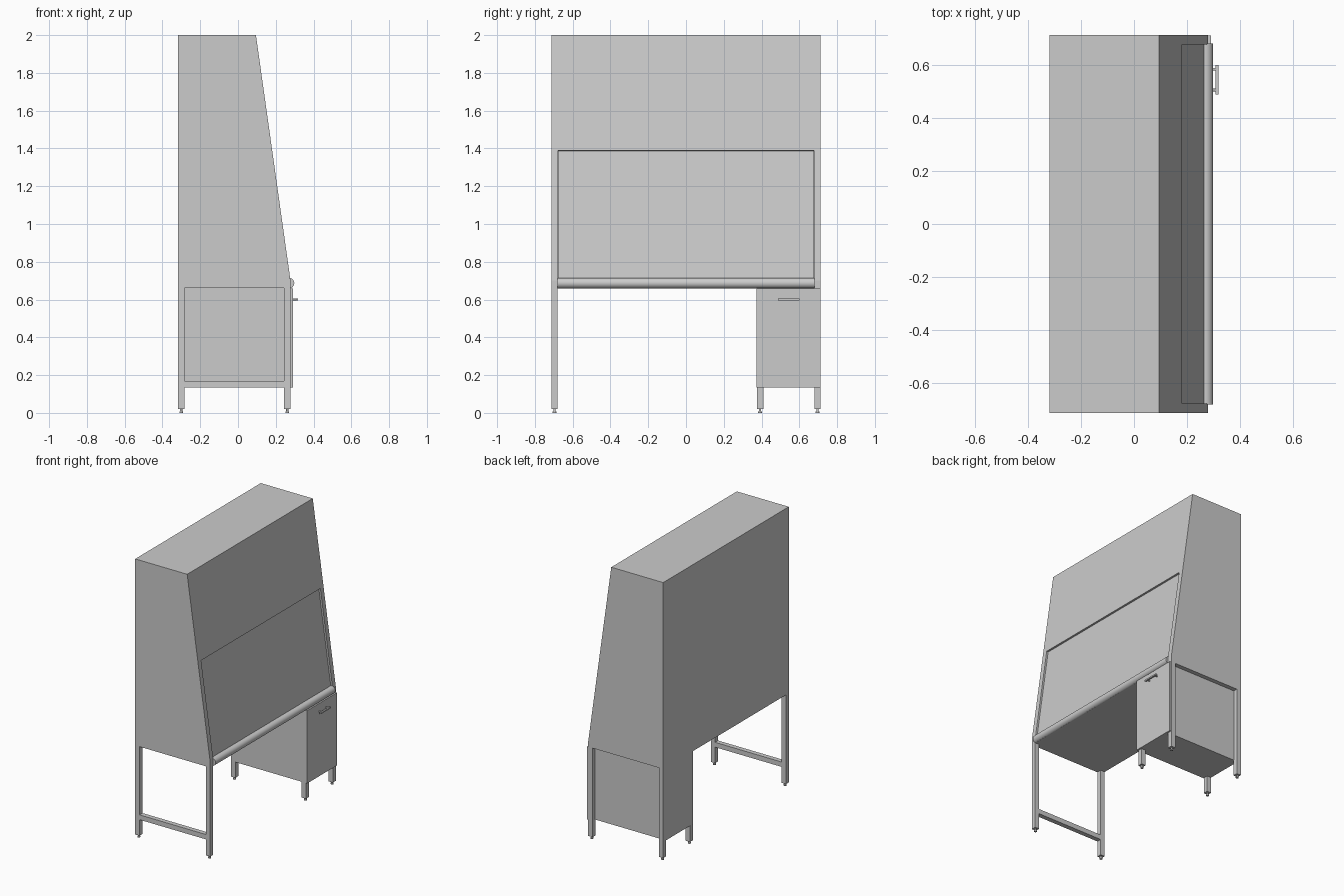
import bpy, bmesh
from mathutils import Vector

if "Cube" in bpy.data.objects:
    bpy.data.objects.remove(bpy.data.objects["Cube"])


def finish(name, bm):
    bmesh.ops.recalc_face_normals(bm, faces=bm.faces)
    mesh = bpy.data.meshes.new(name)
    bm.to_mesh(mesh)
    bm.free()
    ob = bpy.data.objects.new(name, mesh)
    bpy.context.collection.objects.link(ob)
    return ob


def prism(name, profile, y0, y1):
    """Extrude an (x, z) profile along y."""
    bm = bmesh.new()
    face = bm.faces.new([bm.verts.new((x, y0, z)) for x, z in profile])
    ext = bmesh.ops.extrude_face_region(bm, geom=[face])
    verts = [v for v in ext["geom"] if isinstance(v, bmesh.types.BMVert)]
    bmesh.ops.translate(bm, verts=verts, vec=(0, y1 - y0, 0))
    return finish(name, bm)


def box(name, x0, x1, y0, y1, z0, z1):
    return prism(name, [(x0, z0), (x1, z0), (x1, z1), (x0, z1)], y0, y1)


def rod(name, a, b, r, sides=32):
    a, b = Vector(a), Vector(b)
    bpy.ops.mesh.primitive_cylinder_add(vertices=sides, radius=r, depth=(b - a).length,
                                        location=(a + b) / 2)
    ob = bpy.context.object
    ob.rotation_euler = (b - a).to_track_quat('Z', 'Y').to_euler()
    ob.name = name
    bpy.ops.object.shade_smooth_by_angle()
    return ob


# key dimensions
BACK, FRONT, HALF = -0.318, 0.278, 0.713
TOP_X, SLOPE_Z, FLOOR = 0.095, 0.70, 0.66
POST = 0.034


def slope(z, depth=0.0):
    """Point on the sloped front at height z, sunk inward by depth."""
    t = (z - SLOPE_Z) / (2 - SLOPE_Z)
    d = Vector((TOP_X - FRONT, 2 - SLOPE_Z)).normalized()
    return (FRONT + t * (TOP_X - FRONT) - d.y * depth, z + d.x * depth)


# hood body with a sunken window opening
hood = prism("hood_body", [(BACK, FLOOR), (FRONT, FLOOR), (FRONT, SLOPE_Z), (TOP_X, 2), (BACK, 2)],
             -HALF, HALF)
cutter = prism("window_cutter", [slope(0.71, -0.05), slope(1.39, -0.05),
                                 slope(1.39, 0.02), slope(0.71, 0.02)], -0.677, 0.677)
cutter.hide_render = True
mod = hood.modifiers.new("window_opening", 'BOOLEAN')
mod.operation, mod.object, mod.solver = 'DIFFERENCE', cutter, 'EXACT'
bpy.context.view_layer.objects.active = hood
bpy.ops.object.modifier_apply(modifier=mod.name)
bpy.data.objects.remove(cutter)

# sash pane in the opening
prism("window_pane", [slope(0.711, 0.012), slope(1.389, 0.012),
                      slope(1.389, 0.022), slope(0.711, 0.022)], -0.676, 0.676)

# rounded front armrest
rod("armrest_roll", (0.27, -0.68, 0.687), (0.27, 0.68, 0.687), 0.028)

# legs with levelling feet: outer pairs plus the inner cabinet pair
for label, y0 in (("left", -HALF), ("right", HALF - POST), ("cabinet", 0.375)):
    for end, x0 in (("back", BACK), ("front", FRONT - POST)):
        top = 0.135 if label == "cabinet" else FLOOR
        box(f"{label}_{end}_leg", x0, x0 + POST, y0, y0 + POST, 0.02, top)
        cx, cy = x0 + POST / 2, y0 + POST / 2
        rod(f"{label}_{end}_foot_stem", (cx, cy, 0.006), (cx, cy, 0.024), 0.006, 16)
        rod(f"{label}_{end}_foot_pad", (cx, cy, 0), (cx, cy, 0.008), 0.01, 16)

# lower rail of the open leg frame
box("left_lower_rail", BACK + POST, FRONT - POST, -HALF, -HALF + POST, 0.135, 0.17)

# base cabinet, its door and pull handle
box("cabinet_body", BACK + 0.001, FRONT - 0.001, 0.372, HALF - POST + 0.003, 0.135, FLOOR)
box("cabinet_door", FRONT - 0.001, 0.29, 0.372, HALF - 0.002, 0.135, FLOOR - 0.002)
box("handle_bar", 0.307, 0.318, 0.488, 0.6, 0.596, 0.606)
for y in (0.505, 0.583):
    rod("handle_post", (0.288, y, 0.601), (0.31, y, 0.601), 0.005, 16)
